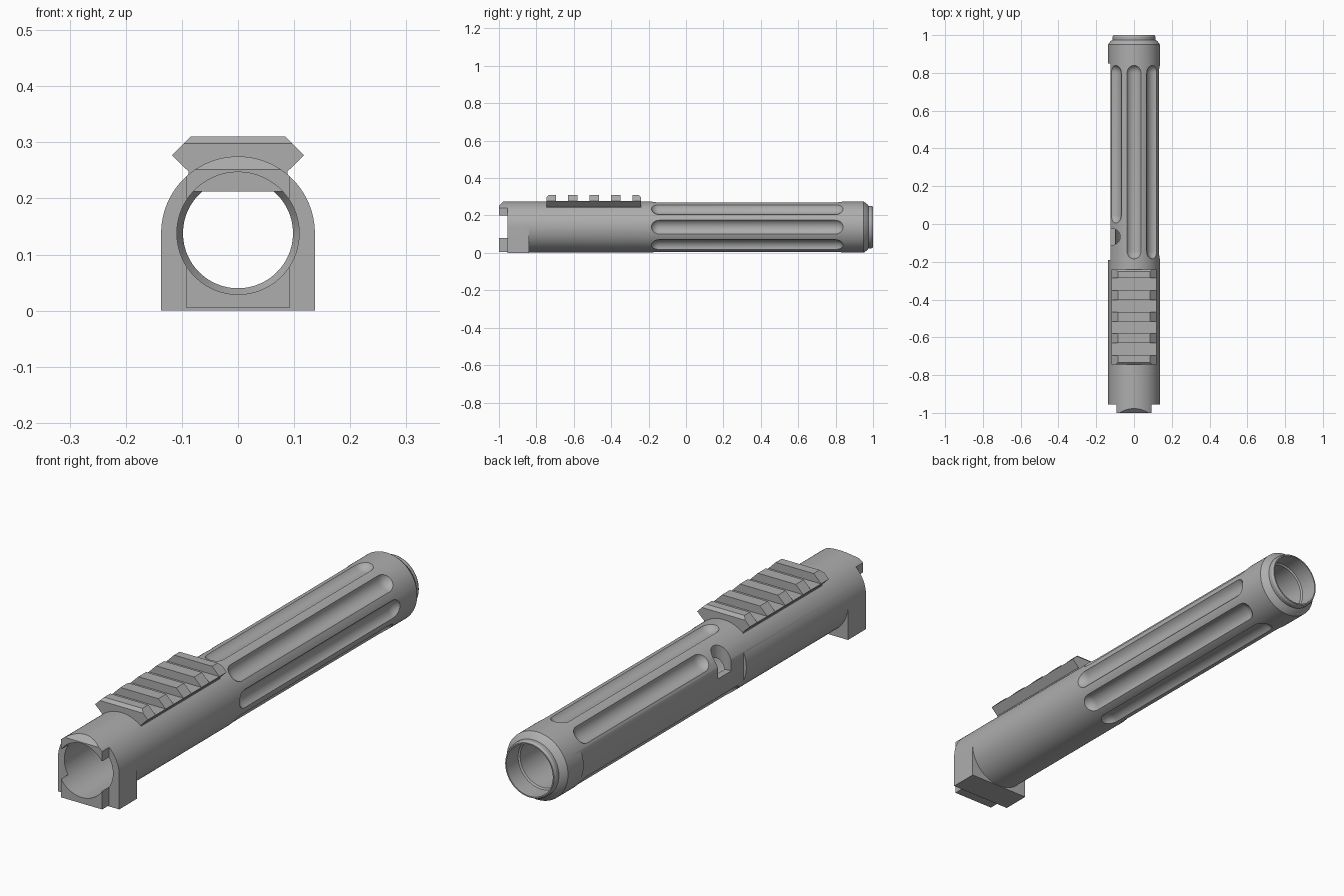
import bpy, bmesh, math
from mathutils import Matrix, Vector

old = bpy.data.objects.get("Cube")
if old:
    bpy.data.objects.remove(old, do_unlink=True)

AXIS_Z = 0.138
RADIUS = 0.137

metal = bpy.data.materials.new("grey_metal")
metal.use_nodes = True
GREY = (0.42, 0.42, 0.42, 1)
metal.diffuse_color = GREY
metal.node_tree.nodes["Principled BSDF"].inputs["Base Color"].default_value = GREY


def finish(name, bm):
    bmesh.ops.recalc_face_normals(bm, faces=bm.faces)
    mesh = bpy.data.meshes.new(name)
    bm.to_mesh(mesh)
    bm.free()
    ob = bpy.data.objects.new(name, mesh)
    bpy.context.collection.objects.link(ob)
    mesh.materials.append(metal)
    return ob


def lathe(name, profile, segments=96):
    """Solid of revolution about the barrel axis from (y, radius) points."""
    bm = bmesh.new()
    rings = []
    for y, r in profile:
        angles = [math.tau * i / segments for i in range(segments)]
        rings.append([bm.verts.new((r * math.cos(a), y, AXIS_Z + r * math.sin(a)))
                      for a in angles])
    for a, b in zip(rings, rings[1:]):
        for i in range(segments):
            j = (i + 1) % segments
            bm.faces.new((a[i], a[j], b[j], b[i]))
    bm.faces.new(rings[0])
    bm.faces.new(rings[-1])
    return finish(name, bm)


def box(name, low, high):
    bm = bmesh.new()
    low, high = Vector(low), Vector(high)
    bmesh.ops.create_cube(bm, size=1, matrix=Matrix.Translation((low + high) / 2)
                          @ Matrix.Diagonal((*(high - low), 1)))
    return finish(name, bm)


def prism(name, points, start, end, axis):
    """Extrude a 2D outline along x (outline in y, z) or y (outline in x, z)."""
    bm = bmesh.new()
    place = (lambda p, t: (t, p[0], p[1])) if axis == "x" else (lambda p, t: (p[0], t, p[1]))
    a = [bm.verts.new(place(p, start)) for p in points]
    b = [bm.verts.new(place(p, end)) for p in points]
    bm.faces.new(a)
    bm.faces.new(b)
    for i in range(len(a)):
        j = (i + 1) % len(a)
        bm.faces.new((a[i], a[j], b[j], b[i]))
    return finish(name, bm)


def combine(target, other, operation="DIFFERENCE"):
    mod = target.modifiers.new("boolean", "BOOLEAN")
    mod.operation = operation
    mod.solver = "EXACT"
    mod.object = other
    bpy.context.view_layer.objects.active = target
    bpy.ops.object.modifier_apply(modifier=mod.name)
    bpy.data.objects.remove(other, do_unlink=True)


def flute(angle, start, end, r=0.045, distance=0.158):
    """Ball-ended cutter lying along the barrel."""
    steps = 8
    dome = [(r * math.cos(t), r * math.sin(t))
            for t in (math.pi / 2 * i / steps for i in range(steps))]
    dome.append((r * 0.02, r))
    front = [(start + r - s, c) for c, s in reversed(dome)]
    back = [(end - r + s, c) for c, s in dome]
    ob = lathe("flute_cutter", front + back, 32)
    ob.data.transform(Matrix.Translation((distance * math.cos(angle), 0,
                                          distance * math.sin(angle))))
    return ob


# Barrel sleeve with a stepped, chamfered back end
sleeve = lathe("barrel_sleeve", [(-1, RADIUS), (0.95, RADIUS), (0.97, 0.122),
                                 (0.975, 0.114), (0.99, 0.114), (1, 0.109)])

# Square foot under the front
combine(sleeve, box("foot", (-RADIUS, -1, 0), (RADIUS, -0.84, AXIS_Z)), "UNION")

# Stepped bore
combine(sleeve, lathe("bore", [(-1.1, 0.109), (-0.22, 0.109), (-0.2, 0.098),
                               (0.92, 0.098), (0.925, 0.104), (1.1, 0.104)]))

# Front locking lugs: trim the sides, the middle, the underside and the top edge
for side in (-1, 1):
    xs = sorted((side * 0.092, side * 0.2))
    combine(sleeve, box("side_trim", (xs[0], -1.1, -0.1), (xs[1], -0.955, 0.4)))
combine(sleeve, box("middle_trim", (-0.2, -1.1, 0.08), (0.2, -0.955, 0.2)))
combine(sleeve, box("bottom_trim", (-0.2, -1.1, -0.1), (0.2, -0.955, 0.005)))
combine(sleeve, prism("top_trim", [(-1.05, 0.202), (-0.95, 0.302), (-1.05, 0.302)],
                      -0.2, 0.2, "x"))

# Flutes around the sleeve; the one beside the port is shorter
for i in range(8):
    if i == 4:
        continue
    start = 0.0 if i == 3 else -0.19
    combine(sleeve, flute(math.tau * i / 8, start, 0.845))

# Flat along one side and the round port above it
combine(sleeve, box("side_flat", (-0.2, -0.19, 0), (-0.125, 0.85, 0.3)))
bm = bmesh.new()
bmesh.ops.create_cone(bm, cap_ends=True, segments=40, radius1=0.043, radius2=0.043,
                      depth=0.2, matrix=Matrix.Translation((-0.116, -0.068, 0.25)))
combine(sleeve, finish("port_cutter", bm))

# Accessory rail: dovetail section with chamfered ends and cross slots
RAIL_START, RAIL_END = -0.745, -0.24
half = [(0.088, 0.212), (0.088, 0.248), (0.118, 0.277), (0.085, 0.31)]
section = half + [(-x, z) for x, z in reversed(half)]
rail = prism("top_rail", section, RAIL_START, RAIL_END, "y")
PITCH, TOOTH = 0.1145, 0.05
for i in range(4):
    y = RAIL_START + i * PITCH
    combine(rail, box("slot", (-0.2, y + TOOTH, 0.277), (0.2, y + PITCH, 0.4)))
for y, way in ((RAIL_START, 1), (RAIL_END, -1)):
    combine(rail, prism("end_chamfer", [(y - way * 0.01, 0.288), (y + way * 0.022, 0.32),
                                        (y - way * 0.01, 0.32)], -0.2, 0.2, "x"))

# Smooth shading with crisp edges
for ob in (sleeve, rail):
    bpy.ops.object.select_all(action="DESELECT")
    ob.select_set(True)
    bpy.context.view_layer.objects.active = ob
    bpy.ops.object.shade_smooth_by_angle(angle=math.radians(25))
